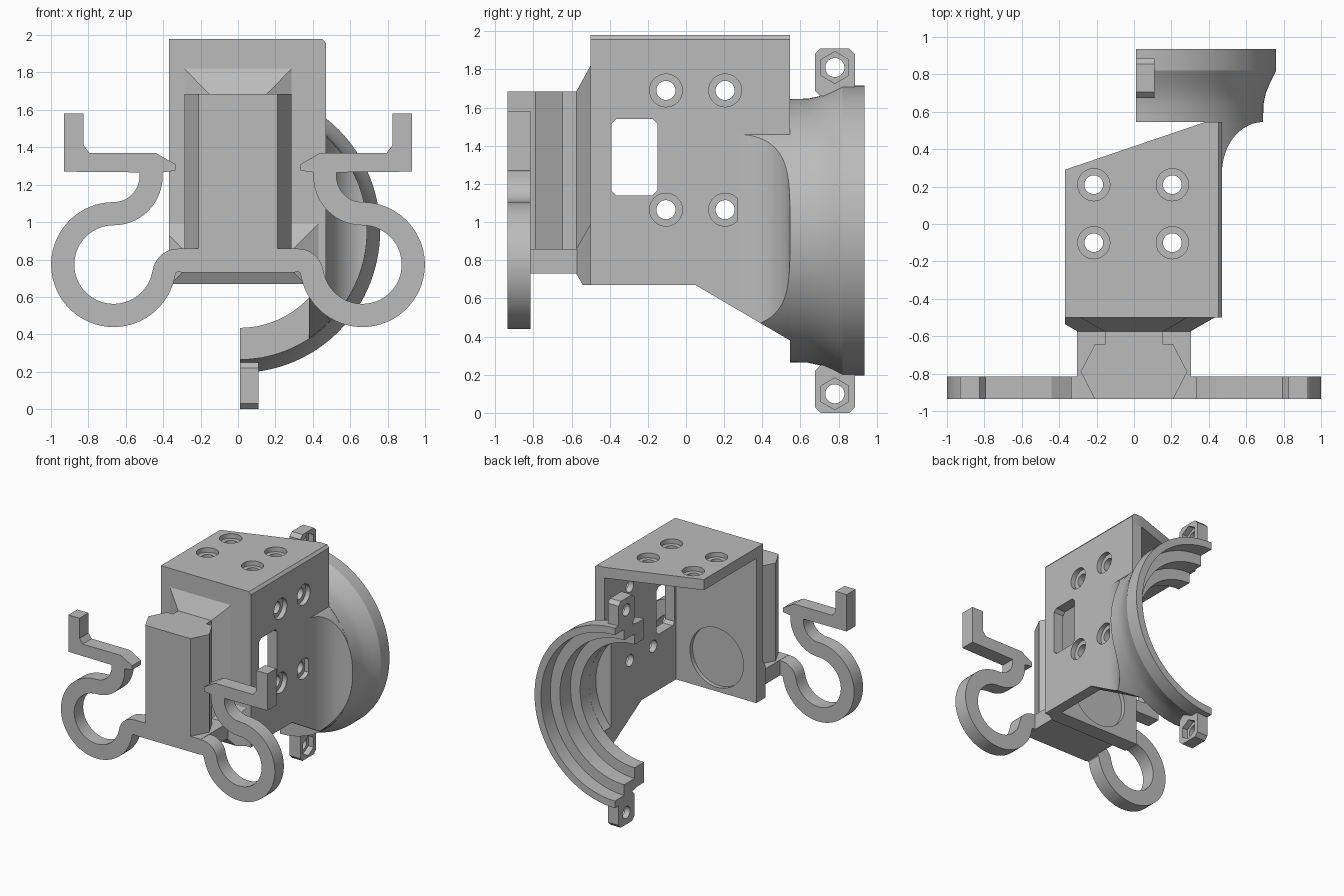
import bpy, bmesh
from math import sin, cos, pi, radians, atan2

if "Cube" in bpy.data.objects:
    bpy.data.objects.remove(bpy.data.objects["Cube"])

grey = bpy.data.materials.new("plain grey")
grey.use_nodes = True
grey.diffuse_color = (0.5, 0.5, 0.5, 1)
grey.node_tree.nodes["Principled BSDF"].inputs["Base Color"].default_value = (0.5, 0.5, 0.5, 1)

AXIS_Z = 0.955          # height of the ring axis
parts = []


def loft(name, loops, part=True):
    """Skin a row of equal cross-sections and cap both ends."""
    bm = bmesh.new()
    rows = [[bm.verts.new(p) for p in loop] for loop in loops]
    n = len(rows[0])
    for a, b in zip(rows, rows[1:]):
        for i in range(n):
            j = (i + 1) % n
            bm.faces.new((a[i], a[j], b[j], b[i]))
    bm.faces.new(rows[0])
    bm.faces.new(rows[-1])
    bmesh.ops.recalc_face_normals(bm, faces=bm.faces)
    mesh = bpy.data.meshes.new(name)
    bm.to_mesh(mesh)
    bm.free()
    mesh.materials.append(grey)
    ob = bpy.data.objects.new(name, mesh)
    bpy.context.collection.objects.link(ob)
    if part:
        parts.append(ob)
    return ob


def prism(name, pts, axis, lo, hi, part=True):
    """Extrude a 2D outline along one axis."""
    place = {"x": lambda p, d: (d, p[0], p[1]),
             "y": lambda p, d: (p[0], d, p[1]),
             "z": lambda p, d: (p[0], p[1], d)}[axis]
    return loft(name, [[place(p, d) for p in pts] for d in (lo, hi)], part)


def arc(cx, cy, r, a0, a1, n):
    angles = [radians(a0 + (a1 - a0) * i / n) for i in range(n + 1)]
    return [(cx + r * cos(a), cy + r * sin(a)) for a in angles]


def disc(cx, cy, r, n=40, turn=0):
    return arc(cx, cy, r, turn, turn + 360, n)[:-1]


def rect(x0, x1, y0, y1, c=0.0):
    if not c:
        return [(x0, y0), (x1, y0), (x1, y1), (x0, y1)]
    return [(x0 + c, y0), (x1 - c, y0), (x1, y0 + c), (x1, y1 - c),
            (x1 - c, y1), (x0 + c, y1), (x0, y1 - c), (x0, y0 + c)]


def boolean(ob, pts, axis, lo, hi, op="DIFFERENCE"):
    cutter = prism("cutter", pts, axis, lo, hi, False)
    cutter.hide_render = True
    mod = ob.modifiers.new("cut", "BOOLEAN")
    mod.operation, mod.solver, mod.object = op, "EXACT", cutter
    bpy.context.view_layer.objects.active = ob
    bpy.ops.object.modifier_apply(modifier=mod.name)
    bpy.data.objects.remove(cutter)


def screw_hole(ob, u, v, axis, inner, outer):
    boolean(ob, disc(u, v, 0.05), axis, inner - 0.05, outer + 0.05)
    boolean(ob, disc(u, v, 0.086), axis, outer - 0.04, outer + 0.05)


# Bracket: top plate, front plate and side wall
top = prism("top_plate", [(-.37, -.5), (.47, -.5), (.47, .545), (.38, .545), (-.37, .29)],
            "z", 1.89, 1.98)
front = prism("front_plate", rect(-.37, .47, .67, 1.98), "y", -.5, -.41)
wall = prism("side_wall", [(-.5, .67), (.05, .67), (.28, .535), (.28, 1.46),
                           (.545, 1.46), (.545, 1.98), (-.5, 1.98)], "x", .38, .47)
for u in (-.215, .205):
    for v in (-.10, .21):
        screw_hole(top, u, v, "z", 1.89, 1.98)
for u in (-.105, .205):
    for v in (1.065, 1.69):
        screw_hole(wall, u, v, "x", .38, .47)
boolean(wall, rect(-.39, -.15, 1.14, 1.54, .025), "x", .3, .6)
boolean(front, disc(0, AXIS_Z, .25, 64), "y", -.445, -.3)
for ob in (top, front, wall):       # chamfered upper edge
    boolean(ob, [(.447, 1.985), (.48, 1.945), (.48, 1.985)], "y", -.6, .6)

# Curved web that joins the wall to the ring
sweep = [(.47 + .22 * (1 - cos(t)), .27 + .275 * sin(t))
         for t in [i * pi / 48 for i in range(25)]]
web = prism("ring_web", [(.38, .55), (.38, .27)] + sweep + [(.69, .55)], "z", .2, 1.46)
boolean(web, disc(0, AXIS_Z, .69, 128), "y", 0, 1, "INTERSECT")
boolean(web, disc(0, AXIS_Z, .52, 128), "y", .46, 1)
boolean(web, [(.05, .67), (.545, .38), (.6, .348), (.6, 0), (.05, 0)], "x", 0, 1)

# Half ring with a stepped bore, as (y, radius)
section = [(.545, .69), (.64, .692), (.70, .705), (.76, .73), (.80, .75), (.82, .76),
           (.935, .76), (.935, .70), (.81, .70), (.81, .61), (.67, .61), (.67, .52), (.545, .52)]
loft("half_ring", [[(.01 + r * cos(a) * (r - .01) / r, y, AXIS_Z + r * sin(a)) for y, r in section]
                   for a in [radians(-90 + 180 * i / 72) for i in range(73)]])

# Screw lugs with nut pockets
for name, z0, z1, hole in (("upper_lug", 1.66, 1.91, 1.81), ("lower_lug", 0, .25, .10)):
    lug = prism(name, rect(.675, .885, z0, z1, .03), "x", .01, .11)
    boolean(lug, disc(.78, hole, .05), "x", -.1, .3)
    boolean(lug, disc(.78, hole, .083, 6, 30), "x", .06, .3)

# Front column and its flared roots
half = [(.21, -.935), (.285, -.79), (.21, -.645), (.155, -.645), (.155, -.57)]
prism("column", half + [(-x, y) for x, y in reversed(half)], "z", .73, 1.685)


def flare(name, near, far):
    return loft(name, [[(x, y, z) for x, z in rect(*r)] for y, r in ((-.575, near), (-.495, far))])


flare("column_root", (-.155, .155, .80, 1.685), (-.295, .295, .75, 1.83))
root = flare("foot_root", (-.3, .3, .73, .86), (-.44, .44, .59, 1.0))
boolean(root, rect(-.37, .47, .67, 1.5), "y", -.7, -.3, "INTERSECT")
prism("foot", rect(-.305, .305, .73, .86), "y", -.935, -.57)

# Spring clips: a bent strip of even width, plus a hooked arm
RC, RX, RZ = .272, .665, .773
BX, BZ = .32, .72
tilt = atan2(RZ - BZ, RX - BX)
bend = 180 * tilt / pi


def strip_edge(w):
    """One side of the strip, offset by w from its middle line."""
    return ([(.2, BZ + .076 + w)] + arc(BX, BZ, .076 + w, 90, bend, 10)
            + arc(RX, RZ, RC - w, 180 + bend, 450, 48)[1:]
            + arc(RX, RZ + RC + .20, .20 + w, 270, 180, 14)[1:]
            + [(RX - .20 - w, 1.29)])


strip = strip_edge(.062) + strip_edge(-.062)[::-1]
arm = [(.335, 1.275), (.335, 1.31), (.44, 1.37), (.795, 1.37), (.825, 1.41),
       (.825, 1.58), (.93, 1.58), (.93, 1.27), (.41, 1.265)]
for side, s in (("left", 1), ("right", -1)):
    prism(side + "_clip_spring", [(s * x, z) for x, z in strip], "y", -.935, -.815)
    prism(side + "_clip_arm", [(s * x, z) for x, z in arm], "y", -.935, -.815)

# Smooth the curved faces and keep the edges sharp
bpy.ops.object.select_all(action="DESELECT")
for ob in parts:
    ob.select_set(True)
bpy.context.view_layer.objects.active = parts[0]
bpy.ops.object.shade_smooth_by_angle(angle=radians(25))
